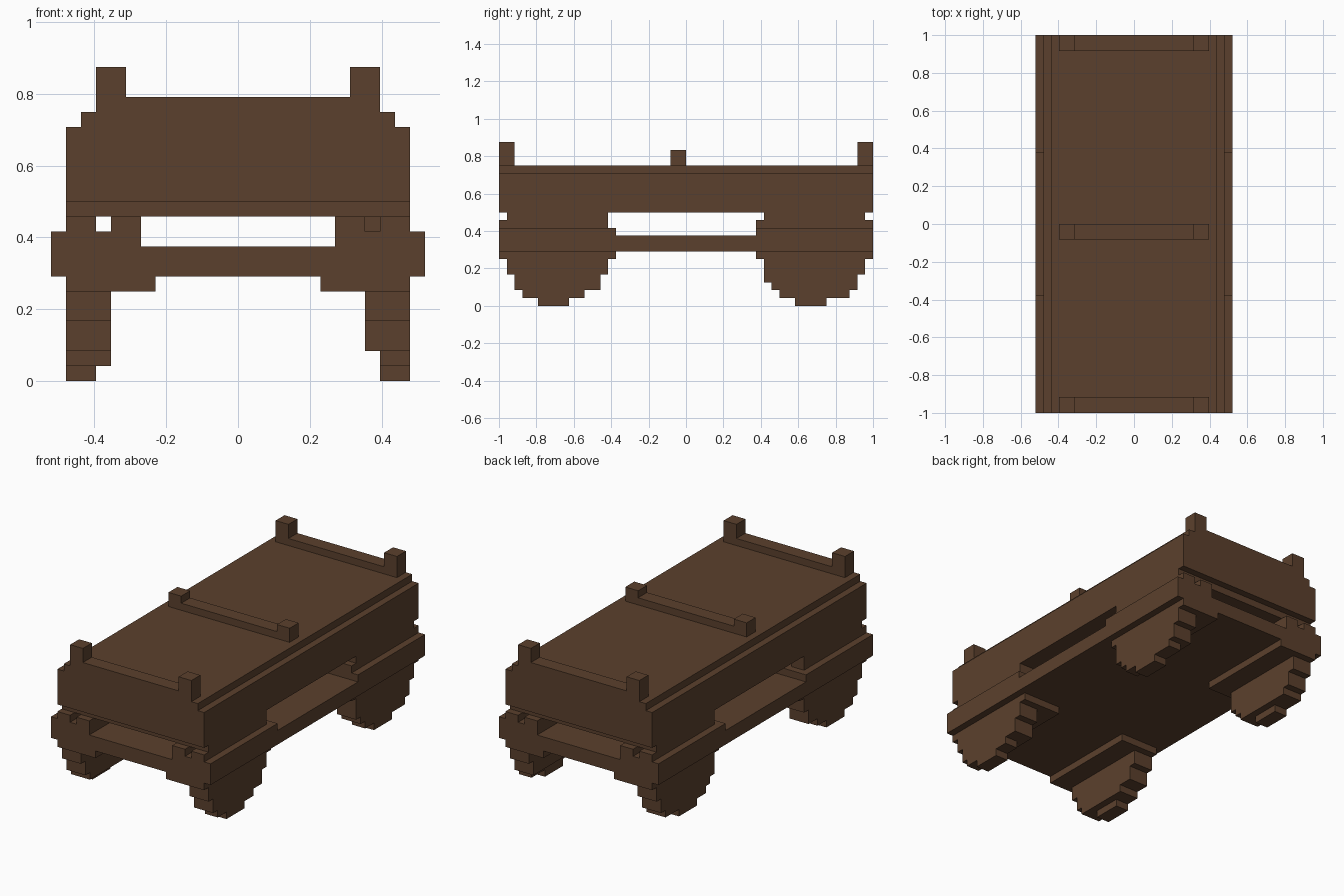
import bpy, bmesh

if "Cube" in bpy.data.objects:
    bpy.data.objects.remove(bpy.data.objects["Cube"], do_unlink=True)

U = 2.0 / 48  # one block unit; all sizes below are in blocks

brown = bpy.data.materials.new("dark brown")
brown.use_nodes = True
COLOUR = (0.105, 0.051, 0.026, 1.0)
brown.diffuse_color = COLOUR
brown.node_tree.nodes["Principled BSDF"].inputs["Base Color"].default_value = COLOUR


def prism(name, outline, axis, lo, hi):
    """Extrude a flat outline, (x, z) along y or (y, z) along x."""
    bm = bmesh.new()
    place = (lambda a, b: (a * U, lo * U, b * U)) if axis == "y" else \
            (lambda a, b: (lo * U, a * U, b * U))
    face = bm.faces.new([bm.verts.new(place(a, b)) for a, b in outline])
    ext = bmesh.ops.extrude_face_region(bm, geom=[face])
    d = (hi - lo) * U
    bmesh.ops.translate(bm, vec=(0, d, 0) if axis == "y" else (d, 0, 0),
                        verts=[v for v in ext["geom"] if isinstance(v, bmesh.types.BMVert)])
    bmesh.ops.recalc_face_normals(bm, faces=bm.faces)
    mesh = bpy.data.meshes.new(name)
    bm.to_mesh(mesh)
    bm.free()
    mesh.materials.append(brown)
    obj = bpy.data.objects.new(name, mesh)
    bpy.context.collection.objects.link(obj)
    return obj


def box(name, x0, x1, y0, y1, z0, z1):
    return prism(name, [(x0, z0), (x1, z0), (x1, z1), (x0, z1)], "y", y0, y1)


def sided(name, side, x0, x1, *rest):
    """Box on the +x or -x side."""
    a, b = sorted((side * x0, side * x1))
    return box(name, a, b, *rest)


def stepped(rows):
    """Outline of stacked rows (z0, z1, low, high)."""
    right, left = [], []
    for z0, z1, lo, hi in rows:
        right += [(hi, z0), (hi, z1)]
        left += [(lo, z0), (lo, z1)]
    pts = right + left[::-1]
    return [p for i, p in enumerate(pts) if p != pts[i - 1]]


# Upper body with a stepped shoulder, and the floor slab
prism("upper_body", stepped([(12, 17, -11.5, 11.5), (17, 18, -10.5, 10.5)]), "y", -24, 24)
box("floor_slab", -12.5, 12.5, -24, 24, 7, 9)

# Cross rails with a raised post at each end
for name, y0, top in (("front_rail", -24, 21), ("middle_rail", -2, 20), ("rear_rail", 22, 21)):
    prism(name, [(-9.5, 18), (9.5, 18), (9.5, top), (7.5, top), (7.5, 19),
                 (-7.5, 19), (-7.5, top), (-9.5, top)], "y", y0, y0 + 2)

# Wheel rows: bottom, top, front edge, rear edge
WHEELS = {
    "front": [(0, 1, -19, -15), (1, 2, -21, -13), (2, 4, -22, -11), (4, 6, -23, -10)],
    "rear": [(0, 1, 14, 18), (1, 2, 12, 21), (2, 3, 11, 22), (3, 4, 10, 22), (4, 6, 10, 23)],
}
# Notched corner section that carries the body
CORNER = [(6.5, 9), (12.5, 9), (12.5, 10), (11.5, 10), (11.5, 11), (9.5, 11),
          (9.5, 10), (8.5, 10), (8.5, 11), (6.5, 11)]

for end, rows in WHEELS.items():
    e = -1 if end == "front" else 1
    span = lambda a, b: sorted((e * a, e * b))
    box(end + "_cross_plate", -11.5, 11.5, *span(10, 23), 11, 12)
    for side, label in ((1, "left"), (-1, "right")):
        tag = end + "_" + label
        prism(tag + "_corner", [(side * x, z) for x, z in CORNER], "y", *span(10, 24))
        sided(tag + "_corner_step", side, 6.5, 12.5, *span(9, 10), 9, 10)
        sided(tag + "_fender", side, 5.5, 11.5, *span(9, 24), 6, 7)
        # Full outer wheel layer and a shallower inner layer
        prism(tag + "_wheel", stepped(rows), "x", *sorted((side * 9.5, side * 11.5)))
        inner = rows[2:] if side > 0 else rows[1:]
        prism(tag + "_wheel_inner", stepped(inner), "x", *sorted((side * 8.5, side * 9.5)))

# Single block closing the rear left corner channel
box("rear_left_channel_stop", 8.5, 11.5, 9, 10, 10, 11)
